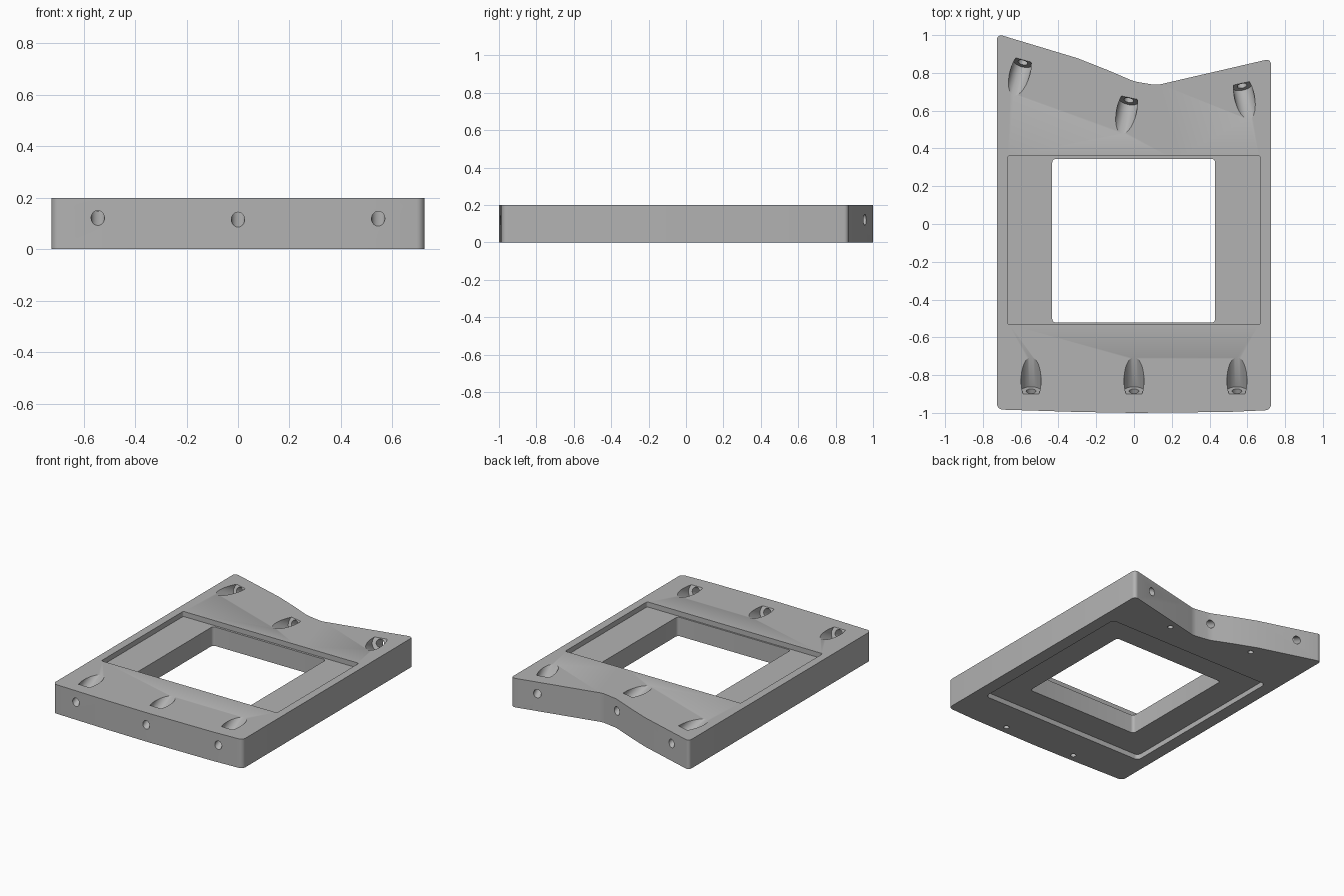
import bpy, bmesh
from math import radians, sin, cos, pi
from mathutils import Vector

cube = bpy.data.objects.get("Cube")
if cube:
    bpy.data.objects.remove(cube, do_unlink=True)

THICK = 0.2
grey = bpy.data.materials.new("plain grey")
grey.use_nodes = True
colour = (0.45, 0.45, 0.45, 1)
grey.diffuse_color = colour
grey.node_tree.nodes["Principled BSDF"].inputs["Base Color"].default_value = colour


def add_object(name, bm):
    bmesh.ops.recalc_face_normals(bm, faces=bm.faces)
    mesh = bpy.data.meshes.new(name)
    bm.to_mesh(mesh)
    bm.free()
    mesh.materials.append(grey)
    obj = bpy.data.objects.new(name, mesh)
    bpy.context.collection.objects.link(obj)
    return obj


def rounded(corners, radius, steps=6):
    """Round the corners of an outline; radius is one value or one per corner."""
    out = []
    n = len(corners)
    for i in range(n):
        p = Vector(corners[i])
        r = radius[i] if isinstance(radius, list) else radius
        if not r:
            out.append(p)
            continue
        a = p + (Vector(corners[i - 1]) - p).normalized() * r
        b = p + (Vector(corners[(i + 1) % n]) - p).normalized() * r
        # a circular-looking arc, from a weighted quadratic curve
        for k in range(steps + 1):
            t = k / steps
            w0, w1, w2 = (1 - t) ** 2, 2 * t * (1 - t) * 0.707, t * t
            out.append((a * w0 + p * w1 + b * w2) / (w0 + w1 + w2))
    return out


def prism(name, outline, z0, z1):
    bm = bmesh.new()
    face = bm.faces.new([bm.verts.new((p.x, p.y, z0)) for p in outline])
    ext = bmesh.ops.extrude_face_region(bm, geom=[face])["geom"]
    bmesh.ops.translate(bm, vec=(0, 0, z1 - z0),
                        verts=[v for v in ext if isinstance(v, bmesh.types.BMVert)])
    return add_object(name, bm)


def box_outline(x0, x1, y0, y1, r):
    return rounded([(x0, y0), (x1, y0), (x1, y1), (x0, y1)], r)


def cylinder(name, start, end, radius, sides=32):
    start, end = Vector(start), Vector(end)
    axis = end - start
    bm = bmesh.new()
    bmesh.ops.create_cone(bm, cap_ends=True, segments=sides, radius1=radius,
                          radius2=radius, depth=axis.length)
    bmesh.ops.rotate(bm, verts=bm.verts, matrix=axis.to_track_quat("Z", "Y").to_matrix())
    bmesh.ops.translate(bm, verts=bm.verts, vec=(start + end) / 2)
    return add_object(name, bm)


# Plate: bowed front edge, angled notch in the back edge
outline = [(-0.725, -0.982), (-0.3, -0.995), (0, -1.0), (0.5, -0.995), (0.725, -0.985),
           (0.725, 0.875), (0.12, 0.735), (0.0, 0.755), (-0.14, 0.815), (-0.3, 0.878),
           (-0.725, 1.006)]
radii = [0.03, 0, 0, 0, 0.03, 0.03, 0.02, 0.02, 0, 0, 0.03]
plate = prism("mounting_plate", rounded(outline, radii), 0, THICK)

# Window and the shallow recesses above and below it
cutters = [
    prism("window_cutter", box_outline(-0.433, 0.43, -0.522, 0.345, 0.02), -0.1, 0.3),
    prism("top_recess_cutter", box_outline(-0.67, 0.67, -0.533, 0.36, 0.012), THICK - 0.035, 0.3),
    prism("bottom_recess_cutter", box_outline(-0.637, 0.637, -0.72, 0.55, 0.03), -0.1, 0.035),
]

# Slanted screw holes with wide pockets: exit point and plan direction
tilt = radians(26)
holes = [((x, -0.99), (0, -1)) for x in (-0.545, 0, 0.545)]
holes += [((-0.56, 0.956), (0.27, 0.96)), ((-0.005, 0.758), (0.21, 0.975)),
          ((0.55, 0.834), (-0.21, 0.975))]
for (x, y), d in holes:
    flat = Vector((d[0], d[1], 0)).normalized()
    out = flat * cos(tilt) - Vector((0, 0, sin(tilt)))
    exit_point = Vector((x, y, 0.12))
    seat = exit_point - out * 0.117
    cutters.append(cylinder("pocket_cutter", seat - out * 0.5, seat, 0.053))
    cutters.append(cylinder("screw_hole_cutter", seat - out * 0.02, exit_point + out * 0.1, 0.026, 24))

# Small blind holes in the underside
for x, y in [(-0.28, -0.94), (0.28, -0.94), (0.3, 0.72), (-0.3, 0.806)]:
    cutters.append(cylinder("pin_hole_cutter", (x, y, -0.05), (x, y, 0.08), 0.018, 20))

for cutter in cutters:
    mod = plate.modifiers.new(cutter.name, "BOOLEAN")
    mod.operation = "DIFFERENCE"
    mod.solver = "EXACT"
    mod.object = cutter
    cutter.hide_render = True

# Bake the cuts and drop the cutters
bpy.context.view_layer.update()
baked = bpy.data.meshes.new_from_object(
    plate.evaluated_get(bpy.context.evaluated_depsgraph_get()))
plate.modifiers.clear()
plate.data = baked
for cutter in cutters:
    bpy.data.objects.remove(cutter, do_unlink=True)

bpy.ops.object.select_all(action="DESELECT")
plate.select_set(True)
bpy.context.view_layer.objects.active = plate
bpy.ops.object.shade_smooth_by_angle(angle=radians(30))
